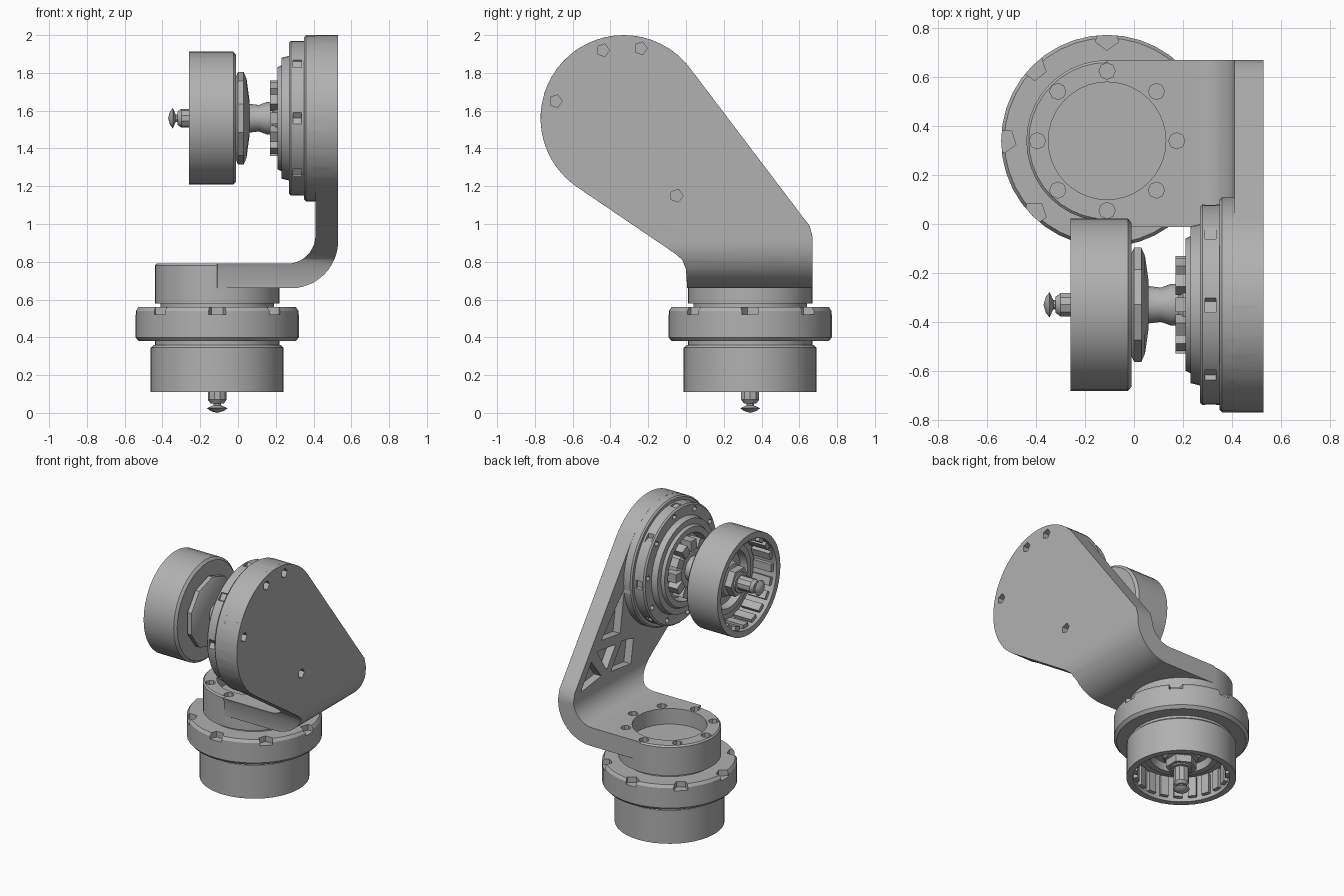
import bpy, bmesh
from math import pi, radians, cos, sin, tau
from mathutils import Matrix, Vector

cube = bpy.data.objects.get("Cube")
if cube:
    bpy.data.objects.remove(cube, do_unlink=True)

metal = bpy.data.materials.new("grey metal")
metal.use_nodes = True
grey = (0.44, 0.44, 0.44, 1)
metal.diffuse_color = grey
metal.node_tree.nodes["Principled BSDF"].inputs["Base Color"].default_value = grey

# Motor frames: local +z points away from the arm
BASE = Matrix.Translation((-0.11, 0.34, 0.0)) @ Matrix.Rotation(pi, 4, 'X')
ELBOW = Matrix.Translation((0, -0.33, 1.56)) @ Matrix.Rotation(-pi / 2, 4, 'Y')


def finish(bm, name, frame=Matrix()):
    bmesh.ops.transform(bm, matrix=frame, verts=bm.verts)
    bmesh.ops.recalc_face_normals(bm, faces=bm.faces)
    mesh = bpy.data.meshes.new(name)
    bm.to_mesh(mesh)
    bm.free()
    mesh.materials.append(metal)
    ob = bpy.data.objects.new(name, mesh)
    bpy.context.collection.objects.link(ob)
    return ob


def lathe(name, profile, frame, segs=40):
    """Revolve (radius, height) points around local z."""
    bm = bmesh.new()
    verts = [bm.verts.new((r, 0, h)) for r, h in profile]
    edges = [bm.edges.new(p) for p in zip(verts, verts[1:])]
    bmesh.ops.spin(bm, geom=verts + edges, cent=(0, 0, 0), axis=(0, 0, 1),
                   angle=tau, steps=segs, use_duplicate=False)
    bmesh.ops.remove_doubles(bm, verts=bm.verts, dist=1e-4)
    return finish(bm, name, frame)


def prism(name, points, direction):
    """Extrude a closed outline along a direction."""
    bm = bmesh.new()
    face = bm.faces.new([bm.verts.new(p) for p in points])
    out = bmesh.ops.extrude_face_region(bm, geom=[face])
    bmesh.ops.translate(bm, vec=direction,
                        verts=[v for v in out["geom"] if isinstance(v, bmesh.types.BMVert)])
    return finish(bm, name)


def pegs(name, count, ring, radius, low, high, frame, segs=8, phase=0.0):
    """Ring of small cylinders, used for bolts and bolt holes."""
    bm = bmesh.new()
    for i in range(count):
        a = tau * i / count + phase
        place = Matrix.Translation((ring * cos(a), ring * sin(a), (low + high) / 2))
        bmesh.ops.create_cone(bm, cap_ends=True, segments=segs, radius1=radius,
                              radius2=radius, depth=high - low, matrix=place)
    return finish(bm, name, frame)


def blocks(name, count, ring, size, height, frame):
    """Ring of boxes, used for magnets and coils."""
    bm = bmesh.new()
    for i in range(count):
        m = (Matrix.Rotation(tau * i / count, 4, 'Z') @ Matrix.Translation((ring, 0, height))
             @ Matrix.Diagonal((*size, 1)))
        bmesh.ops.create_cube(bm, size=1, matrix=m)
    return finish(bm, name, frame)


def apply(ob, kind, **settings):
    mod = ob.modifiers.new(kind.title(), kind)
    for key, value in settings.items():
        setattr(mod, key, value)
    bpy.context.view_layer.objects.active = ob
    bpy.ops.object.modifier_apply(modifier=mod.name)


def combine(ob, tool, operation='DIFFERENCE'):
    apply(ob, 'BOOLEAN', object=tool, operation=operation, solver='EXACT')
    bpy.data.objects.remove(tool, do_unlink=True)


def arc(cx, cy, r, start, end, steps):
    angles = [radians(start + (end - start) * i / steps) for i in range(steps + 1)]
    return [(cx + r * cos(a), cy + r * sin(a)) for a in angles]


# Arm: bent strip trimmed by its side outline
bend = ([(-0.11, 0.66)] + arc(0.28, 0.91, 0.25, 270, 360, 12) + [(0.53, 2.1), (0.41, 2.1)]
        + arc(0.26, 0.94, 0.15, 0, -90, 10) + [(-0.11, 0.79)])
arm = prism("arm", [(x, -0.9, z) for x, z in bend], Vector((0, 1.7, 0)))
outline = arc(-0.33, 1.56, 0.44, 37, 235.6, 30) + [
    (-0.06, 0.845), (-0.02, 0.81), (0, 0.76), (0.01, 0.6),
    (0.67, 0.6), (0.67, 0.93), (0.655, 0.99), (0.62, 1.035)]
combine(arm, prism("trim", [(-0.4, y, z) for y, z in outline], Vector((1.2, 0, 0))), 'INTERSECT')
apply(arm, 'BEVEL', width=0.012, segments=1, limit_method='ANGLE', angle_limit=radians(50))

# Foot disc and elbow pad joined to the arm
combine(arm, lathe("foot", [(0, -0.58), (0.33, -0.58), (0.33, -0.78), (0.32, -0.79), (0, -0.79)],
                   BASE), 'UNION')
combine(arm, lathe("pad", [(0, -0.5), (0.44, -0.5), (0.44, -0.36), (0.43, -0.35), (0, -0.35)],
                   ELBOW), 'UNION')

# Bore, foot bolt holes and outer face holes
combine(arm, lathe("bore", [(0, -0.68), (0.24, -0.68), (0.24, -0.9), (0, -0.9)], BASE))
combine(arm, pegs("foot_holes", 8, 0.285, 0.033, -0.85, -0.72, BASE))
for y, z in [(-0.44, 1.92), (-0.24, 1.93), (-0.69, 1.65), (-0.05, 1.15)]:
    spot = Matrix.Translation((0, y, z)) @ Matrix.Rotation(pi / 2, 4, 'Y')
    combine(arm, pegs("face_hole", 1, 0, 0.035, 0.48, 0.6, spot, 5))

# Ribbed pockets on the inner face
pockets = [
    [(0.10, 1.52), (0.15, 1.22), (0.36, 1.25)],
    [(0.20, 1.16), (0.41, 1.19), (0.30, 1.02)],
    [(0.36, 1.00), (0.47, 1.14), (0.59, 0.97)],
    [(0.00, 1.13), (0.13, 1.16), (0.25, 0.99), (0.03, 0.96)],
]
for corners in pockets:
    combine(arm, prism("pocket", [(0.3, y, z) for y, z in corners], Vector((0.165, 0, 0))))

# Base motor housing: neck, notched ring and lower step
base_ring = lathe("base_ring", [(0, -0.6), (0.30, -0.6), (0.30, -0.56), (0.42, -0.56), (0.433, -0.54),
                                (0.433, -0.40), (0.415, -0.38), (0.33, -0.38), (0.33, -0.35),
                                (0, -0.35)], BASE)
combine(base_ring, pegs("ring_notches", 8, 0.42, 0.05, -0.65, -0.52, BASE, 5))

# Elbow motor housing: stepped flange with a recessed centre
flange = lathe("elbow_flange", [(0, -0.36), (0.41, -0.36), (0.41, -0.28), (0.40, -0.27),
                                (0.33, -0.27), (0.32, -0.23), (0.28, -0.23), (0.27, -0.21),
                                (0.23, -0.21), (0.22, -0.27), (0, -0.27)], ELBOW)
combine(flange, pegs("flange_holes", 10, 0.37, 0.02, -0.30, -0.2, ELBOW, 6, 0.2))
combine(flange, pegs("flange_notches", 8, 0.425, 0.04, -0.335, -0.29, ELBOW, 5))
lathe("elbow_stator", [(0, -0.28), (0.15, -0.28), (0.15, -0.20), (0.12, -0.18), (0, -0.18)], ELBOW)
blocks("elbow_coils", 12, 0.165, (0.07, 0.06, 0.08), -0.21, ELBOW)
lathe("elbow_shaft", [(0, -0.19), (0.085, -0.19), (0.085, -0.15), (0.07, -0.11), (0.08, -0.03),
                      (0, -0.03)], ELBOW, 16)
lathe("elbow_hub", [(0, -0.06), (0.10, -0.06), (0.21, -0.045), (0.245, -0.03), (0.245, 0.0),
                    (0.2, 0.02), (0, 0.02)], ELBOW, 10)

# Rotors: open can, magnets, hub, nut and shaft tip
for label, frame in (("base", BASE @ Matrix.Translation((0, 0, -0.36))),
                     ("elbow", ELBOW @ Matrix.Translation((0, 0, 0.01)))):
    lathe(label + "_rotor_can", [(0, 0), (0.335, 0), (0.352, 0.015), (0.352, 0.25), (0.31, 0.25),
                                 (0.31, 0.07), (0.25, 0.07), (0.24, 0.10), (0.20, 0.10),
                                 (0.19, 0.05), (0, 0.05)], frame)
    blocks(label + "_rotor_magnets", 20, 0.3, (0.035, 0.055, 0.14), 0.155, frame)
    lathe(label + "_rotor_hub", [(0, 0.04), (0.14, 0.04), (0.11, 0.12), (0.07, 0.13), (0.07, 0.19),
                                 (0, 0.19)], frame, 12)
    pegs(label + "_rotor_nut", 1, 0, 0.10, 0.13, 0.18, frame, 6)
    lathe(label + "_shaft_tip", [(0, 0.18), (0.05, 0.18), (0.05, 0.29), (0.035, 0.31), (0.02, 0.31),
                                 (0.02, 0.32), (0.055, 0.335), (0.035, 0.35), (0, 0.36)], frame, 10)

# Smooth shading with crisp edges
bpy.ops.object.select_all(action='DESELECT')
for ob in bpy.context.scene.objects:
    if ob.type == 'MESH':
        ob.select_set(True)
        bpy.context.view_layer.objects.active = ob
bpy.ops.object.shade_smooth_by_angle(angle=radians(30))
